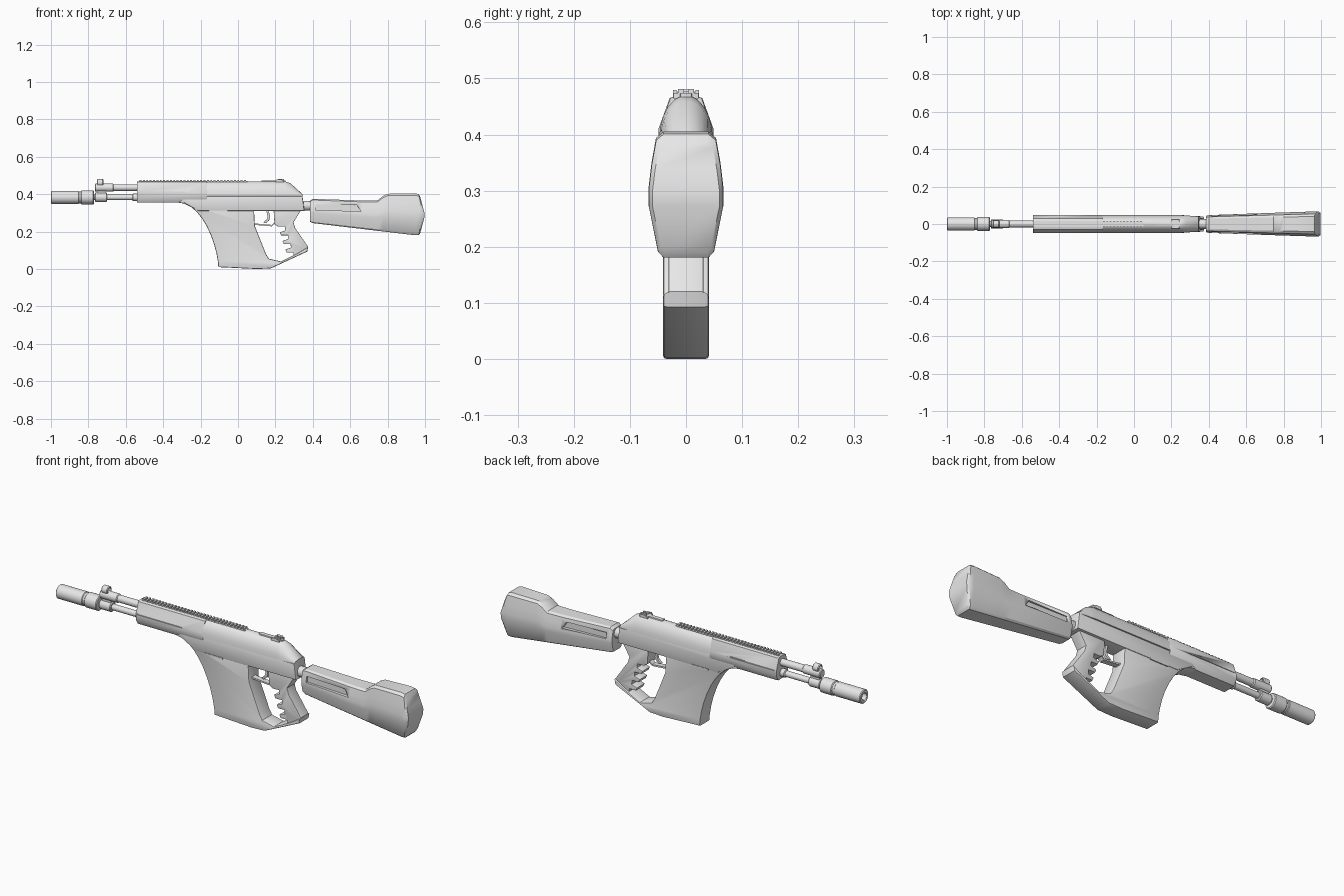
import bpy, bmesh, math

cube = bpy.data.objects.get("Cube")
if cube:
    bpy.data.objects.remove(cube)

colour = (0.8, 0.8, 0.8, 1)
grey = bpy.data.materials.new("plain_grey")
grey.use_nodes = True
grey.diffuse_color = colour
grey.node_tree.nodes["Principled BSDF"].inputs["Base Color"].default_value = colour


def finish(name, bm):
    """Turn a bmesh into a grey object that is smooth between sharp edges."""
    bmesh.ops.recalc_face_normals(bm, faces=bm.faces)
    mesh = bpy.data.meshes.new(name)
    bm.to_mesh(mesh)
    bm.free()
    mesh.materials.append(grey)
    ob = bpy.data.objects.new(name, mesh)
    bpy.context.collection.objects.link(ob)
    bpy.ops.object.select_all(action='DESELECT')
    ob.select_set(True)
    bpy.context.view_layer.objects.active = ob
    bpy.ops.object.shade_smooth_by_angle(angle=math.radians(32))
    return ob


def plate(name, outline, half, bevel=0.0, y=0.0):
    """Side outline in x, z, extruded across y with rounded rims."""
    bm = bmesh.new()
    near = [bm.verts.new((x, y - half, z)) for x, z in outline]
    far = [bm.verts.new((x, y + half, z)) for x, z in outline]
    bm.faces.new(near)
    bm.faces.new(far[::-1])
    rims = []
    for i in range(len(outline)):
        bm.faces.new((near[i - 1], far[i - 1], far[i], near[i]))
        rims += [bm.edges.get((side[i - 1], side[i])) for side in (near, far)]
    bmesh.ops.recalc_face_normals(bm, faces=bm.faces)
    if bevel:
        bmesh.ops.bevel(bm, geom=rims, offset=bevel, segments=2, profile=0.5,
                        affect='EDGES', clamp_overlap=True)
    return finish(name, bm)


def box(name, left, right, bottom, top, half, bevel=0.0, y=0.0):
    outline = [(left, bottom), (right, bottom), (right, top), (left, top)]
    return plate(name, outline, half, bevel, y)


def loft(name, rings):
    """Skin over half sections of (x, y, z), mirrored across y."""
    bm = bmesh.new()
    loops = [[bm.verts.new(p) for p in ring] +
             [bm.verts.new((x, -y, z)) for x, y, z in reversed(ring)] for ring in rings]
    for a, b in zip(loops, loops[1:]):
        for i in range(len(a)):
            bm.faces.new((a[i - 1], a[i], b[i], b[i - 1]))
    for end in (loops[0], loops[-1]):
        for i in range(len(rings[0]) - 1):
            bm.faces.new((end[i], end[i + 1], end[-i - 2], end[-i - 1]))
    return finish(name, bm)


def rod(name, start, end, radius, z, chamfer=0.004):
    """Round bar along x with chamfered ends."""
    bm = bmesh.new()
    profile = [(start, 0), (start, radius - chamfer), (start + chamfer, radius),
               (end - chamfer, radius), (end, radius - chamfer), (end, 0)]
    verts = [bm.verts.new((x, 0, z + r)) for x, r in profile]
    edges = [bm.edges.new(pair) for pair in zip(verts, verts[1:])]
    bmesh.ops.spin(bm, geom=verts + edges, cent=(0, 0, z), axis=(1, 0, 0),
                   angle=math.tau, steps=24)
    bmesh.ops.remove_doubles(bm, verts=bm.verts, dist=0.0002)
    return finish(name, bm)


def carve(ob, cutter):
    mod = ob.modifiers.new("carve", 'BOOLEAN')
    mod.operation = 'DIFFERENCE'
    mod.solver = 'EXACT'
    mod.object = cutter
    bpy.context.view_layer.objects.active = ob
    bpy.ops.object.modifier_apply(modifier=mod.name)
    bpy.data.objects.remove(cutter)


# Shared heights of the barrel, gas tube, cover seam and receiver floor
bore, tube, seam, floor = 0.383, 0.435, 0.39, 0.31

# Barrel group
muzzle = rod("muzzle_sleeve", -1, -0.85, 0.035, bore)
carve(muzzle, rod("bore_cutter", -1.1, -0.95, 0.018, bore))
rod("muzzle_neck", -0.86, -0.83, 0.032, bore)
rod("muzzle_collar", -0.84, -0.77, 0.037, bore)
rod("barrel", -0.78, -0.52, 0.015, bore)
rod("barrel_collar", -0.765, -0.7, 0.025, bore)
rod("barrel_rear_ring", -0.565, -0.53, 0.02, bore)
rod("gas_tube", -0.68, -0.52, 0.018, tube)
rod("gas_block", -0.765, -0.665, 0.022, tube)
box("gas_block_bridge", -0.755, -0.705, bore, tube, 0.011)

# Front sight: a round hood with an open middle and a post
hood = rod("front_sight_hood", -0.755, -0.72, 0.02, 0.461)
carve(hood, rod("hood_cutter", -0.8, -0.7, 0.012, 0.463))
box("front_sight_post", -0.74, -0.734, 0.45, 0.47, 0.003)

# Handguard: faceted section with a long groove in each side
facets = [(0.018, 0.469), (0.029, 0.465), (0.049, 0.41), (0.049, 0.38), (0.034, 0.355)]
handguard = loft("handguard", [[(x, y * size, z) for y, z in facets]
                               for x, size in ((-0.54, 0.95), (-0.53, 1), (-0.17, 1), (-0.165, 0.95))])
for side in (1, -1):
    carve(handguard, box("groove_cutter", -0.53, -0.28, 0.407, 0.413, 0.01, y=side * 0.055))


# Receiver cover: a domed section that falls away at the rear
def dome_ring(x, width, height):
    angles = [math.radians(a) for a in range(10, 91, 16)]
    return [(x, width * math.sin(a), seam + height * math.cos(a)) for a in angles]


loft("receiver_cover", [dome_ring(-0.18, 0.048, 0.08), dome_ring(0.25, 0.048, 0.08),
                        dome_ring(0.28, 0.046, 0.07), dome_ring(0.345, 0.04, 0.01)])
plate("lower_receiver", [(-0.3, 0.36), (-0.21, floor), (0.355, floor), (0.345, seam),
                         (-0.3, seam)], 0.044, 0.005)

# Magazine housing: swept front edge, then the strut under the grip
sweep = [math.radians(a) for a in range(0, 91, 9)]
swept_edge = [(-0.32 + 0.215 * math.sin(a), 0.01 + 0.345 * math.cos(a) ** 1.3) for a in sweep]
plate("magazine_housing", swept_edge + [
    (0.1, 0), (0.175, 0.003), (0.37, 0.093), (0.375, 0.118), (0.33, 0.09), (0.23, 0.04),
    (0.165, 0.055), (0.15, 0.08), (0.09, 0.23), (0.085, 0.33), (-0.3, 0.37)], 0.041, 0.006)
for side in (1, -1):
    box("housing_seam", -0.155, -0.055, floor - 0.004, floor + 0.004, 0.003, y=side * 0.043)

# Grip with four finger notches
grip_front = [(0.19, 0.32), (0.195, 0.24)]
for i in range(4):
    x, z = 0.215 + i * 0.015, 0.226 - i * 0.046
    grip_front += [(x, z), (x + 0.036, z), (x + 0.038, z - 0.02), (x + 0.008, z - 0.03)]
plate("grip", grip_front + [(0.29, 0.06), (0.37, 0.1), (0.374, 0.12), (0.305, 0.22),
                            (0.297, 0.25), (0.34, 0.32)], 0.031, 0.006)

# Trigger and its guard
guard_path = [(0.08, 0.242), (0.095, 0.235), (0.18, 0.228), (0.2, 0.245)]
plate("trigger_guard", guard_path + [(x, z + 0.008) for x, z in reversed(guard_path)], 0.014)
trigger_path = [(0.15, 0.32), (0.158, 0.28), (0.152, 0.264), (0.135, 0.25)]
plate("trigger", trigger_path + [(x + 0.014, z - 0.005) for x, z in reversed(trigger_path)],
      0.007, 0.002)

# Toothed top rail
box("rail_base", -0.53, 0.05, 0.46, 0.47, 0.014)
for i in range(32):
    x = -0.526 + i * 0.018
    box("rail_tooth", x, x + 0.01, 0.466, 0.477, 0.016)

# Rear sight
box("rear_sight_base", 0.125, 0.255, 0.46, 0.474, 0.011, bevel=0.003)
box("rear_sight_bar", 0.2, 0.245, 0.464, 0.474, 0.023, bevel=0.002)
for side in (1, -1):
    box("rear_sight_ear", 0.215, 0.245, 0.468, 0.481, 0.005, y=side * 0.009)
    box("rear_sight_knob", 0.207, 0.235, 0.466, 0.479, 0.003, y=side * 0.02)

# Shoulder stock: deepens and widens to the rear, where the butt bulges
rod("stock_neck", 0.33, 0.4, 0.026, 0.338)
stock_section = [(0.6, 1), (0.8, 0.95), (0.92, 0.75), (1, 0.55), (1, 0.42), (0.75, 0.05), (0.6, 0)]


def stock_ring(x, top, size=1.0, bulge=0.0):
    along = (x - 0.385) / 0.59
    bottom = 0.247 - 0.07 * along
    width = size * (0.047 + 0.021 * along)
    middle, depth = (top + bottom) / 2, (top - bottom) * size
    return [(x + bulge * (1 - abs(h * 2 - 1)), width * w, middle + depth * (h - 0.5))
            for w, h in stock_section]


stock = loft("stock", [stock_ring(0.385, 0.37, 0.92), stock_ring(0.4, 0.375),
                       stock_ring(0.665, 0.366), stock_ring(0.745, 0.366),
                       stock_ring(0.775, 0.39), stock_ring(0.8, 0.402),
                       stock_ring(0.945, 0.405, bulge=0.02), stock_ring(0.965, 0.403, 0.98, 0.025),
                       stock_ring(0.974, 0.4, 0.88, 0.026)])

# Long recess in each side of the stock
recess = [(0.415, 0.346), (0.635, 0.342), (0.658, 0.308), (0.415, 0.316)]
for side in (1, -1):
    carve(stock, plate("recess_cutter", recess, 0.03, y=side * 0.068))
